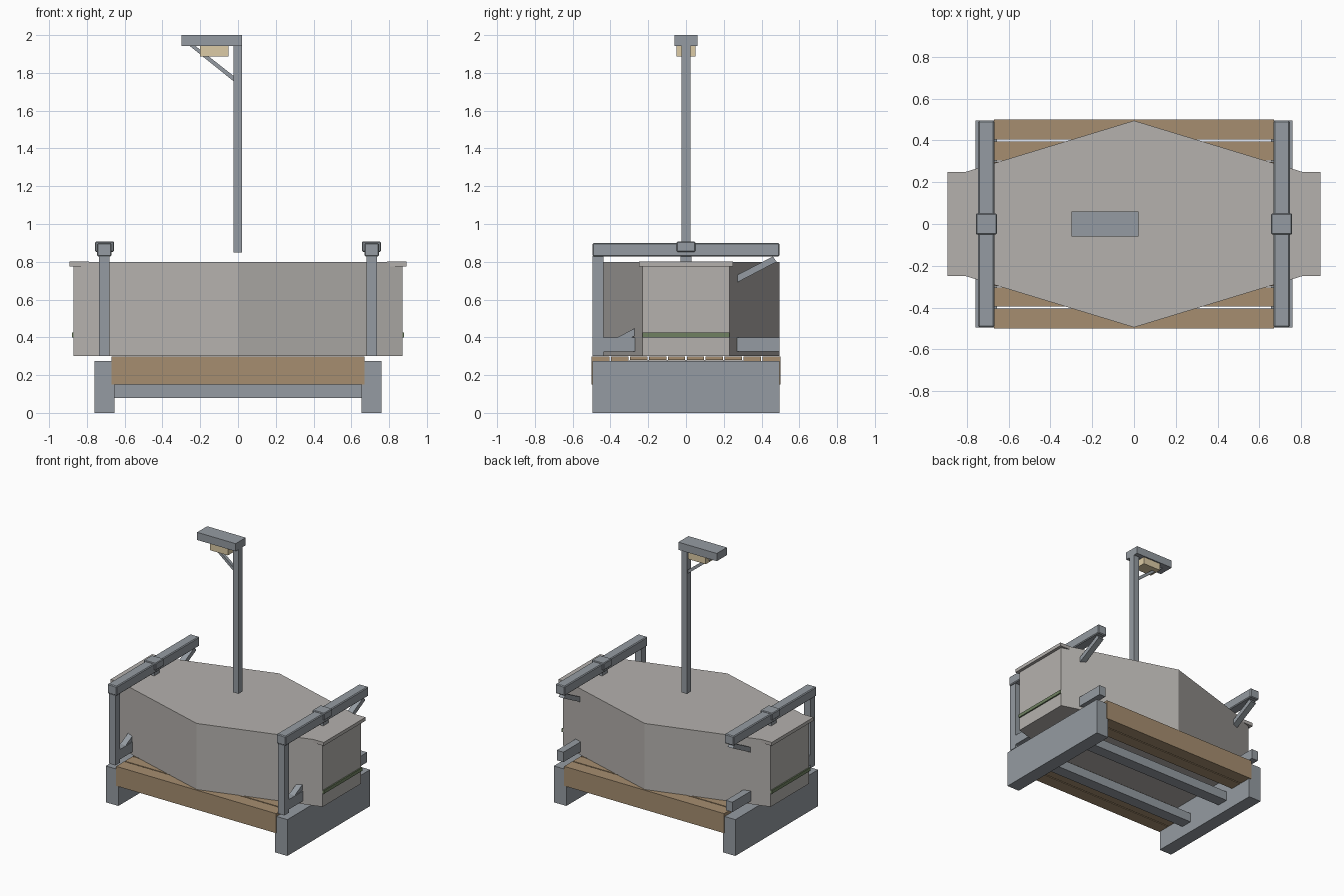
import bpy, bmesh, math

if "Cube" in bpy.data.objects:
    bpy.data.objects.remove(bpy.data.objects["Cube"])


def material(name, r, g, b):
    m = bpy.data.materials.new(name)
    m.diffuse_color = (r, g, b, 1)
    m.use_nodes = True
    m.node_tree.nodes["Principled BSDF"].inputs["Base Color"].default_value = m.diffuse_color
    return m


STEEL = material("steel_grey", 0.30, 0.33, 0.36)
STONE = material("warm_grey", 0.46, 0.44, 0.42)
WOOD = material("wood", 0.38, 0.27, 0.16)
LAMP = material("lamp_tan", 0.72, 0.60, 0.38)
GREEN = material("green_trim", 0.16, 0.22, 0.12)


def add(name, bm, mat):
    bmesh.ops.recalc_face_normals(bm, faces=bm.faces)
    me = bpy.data.meshes.new(name)
    bm.to_mesh(me)
    bm.free()
    ob = bpy.data.objects.new(name, me)
    me.materials.append(mat)
    bpy.context.collection.objects.link(ob)
    return ob


def prism(name, pts, vec, mat):
    """Extrude a flat polygon along a vector."""
    bm = bmesh.new()
    f = bm.faces.new([bm.verts.new(p) for p in pts])
    new = bmesh.ops.extrude_face_region(bm, geom=[f])["geom"]
    bmesh.ops.translate(bm, vec=vec, verts=[v for v in new if isinstance(v, bmesh.types.BMVert)])
    return add(name, bm, mat)


def box(name, x, y, z, mat, bevel=0):
    x = sorted(x)
    ob = prism(name, [(x[0], y[0], z[0]), (x[1], y[0], z[0]), (x[1], y[1], z[0]), (x[0], y[1], z[0])],
               (0, 0, z[1] - z[0]), mat)
    if bevel:
        b = ob.modifiers.new("bevel", 'BEVEL')
        b.width = bevel
        b.segments = 1
    return ob


# six-sided tub body
hexa = [(0, -.495), (.87, -.23), (.87, .23), (0, .495), (-.87, .23), (-.87, -.23)]
prism("body", [(x, y, .3) for x, y in hexa], (0, 0, .5), STONE)

# deck planks: deep outer ones, thin middle ones over a tray
for i in range(10):
    y = -.5 + i * .1
    deep = i in (0, 1, 8, 9)
    box("deck_plank", (-.67, .67), (y + .004 * (i > 0), y + .1 - .004 * (i < 9)),
        (.15 if deep else .28, .298), WOOD)
box("deck_tray", (-.66, .66), (-.3, .3), (.26, .28), STONE)

# rails under the deck
for y in (-.2, .2):
    box("deck_rail", (-.66, .66), (y - .045, y + .045), (.08, .15), STEEL)

# parts repeated at both ends
for s in (-1, 1):
    box("foot", (s * .655, s * .76), (-.495, .495), (0, .275), STEEL)
    box("end_lip", (s * .79, s * .893), (-.25, .25), (.775, .801), STONE)
    box("end_trim", (s * .86, s * .88), (-.23, .23), (.4, .425), GREEN)
    # end frame: front post, centre post, bars, diagonal brace, clamp
    px = (s * .68, s * .735)
    box("front_post", px, (-.495, -.437), (.3, .83), STEEL)
    box("centre_post", px, (-.03, .03), (.3, .83), STEEL)
    box("top_bar", (s * .669, s * .746), (-.495, .495), (.828, .9), STEEL, .006)
    box("lower_bar", px, (-.437, .495), (.325, .4), STEEL)
    prism("diagonal_brace", [(s * .685, -.44, .32), (s * .685, .48, .8), (s * .685, .46, .828),
                             (s * .685, -.44, .36)], (s * .045, 0, 0), STEEL)
    box("bar_clamp", (s * .656, s * .757), (-.05, .05), (.853, .907), STEEL, .005)

# lamp mast
box("mast", (-.025, .022), (-.025, .025), (.85, 1.945), STEEL)
box("mast_arm", (-.3, .022), (-.06, .06), (1.942, 2), STEEL)
box("lamp", (-.2, -.05), (-.05, .05), (1.888, 1.942), LAMP)
prism("mast_brace", [(-.255, -.012, 1.942), (-.225, -.012, 1.942), (-.025, -.012, 1.785),
                     (-.025, -.012, 1.757)], (0, .024, 0), STEEL)
